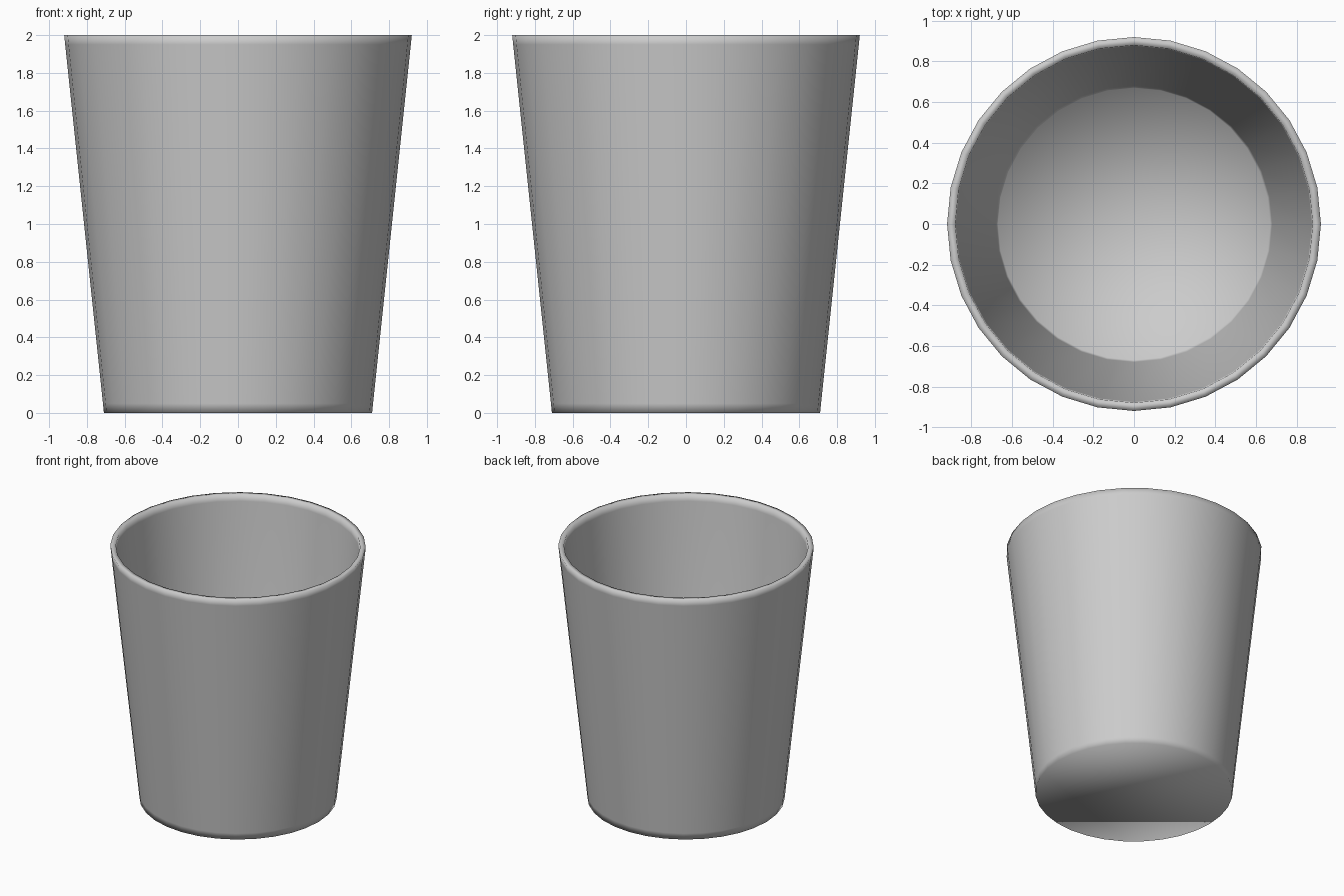
import bpy, bmesh, math

if "Cube" in bpy.data.objects:
    bpy.data.objects.remove(bpy.data.objects["Cube"])

SIDES = 32
# wall profile (radius, height): outer base -> rim -> inner floor edge
PROFILE = [(0.71, 0.0), (0.715, 0.05), (0.915, 1.95), (0.92, 2.0),
           (0.88, 2.0), (0.875, 1.95), (0.68, 0.09), (0.67, 0.04)]

bm = bmesh.new()


def ring(r, z):
    return [bm.verts.new((r * math.cos(2 * math.pi * i / SIDES),
                          r * math.sin(2 * math.pi * i / SIDES), z))
            for i in range(SIDES)]


# walls and rim
rings = [ring(r, z) for r, z in PROFILE]
for a, b in zip(rings, rings[1:]):
    for i in range(SIDES):
        j = (i + 1) % SIDES
        bm.faces.new((a[i], a[j], b[j], b[i]))

# underside
bm.faces.new(rings[0][::-1])

# inner floor
centre = bm.verts.new((0, 0, 0.04))
for i in range(SIDES):
    bm.faces.new((rings[-1][i], rings[-1][(i + 1) % SIDES], centre))

for f in bm.faces:
    f.smooth = True
bmesh.ops.recalc_face_normals(bm, faces=bm.faces)

mesh = bpy.data.meshes.new("cup")
bm.to_mesh(mesh)
bm.free()
cup = bpy.data.objects.new("cup", mesh)
bpy.context.collection.objects.link(cup)
